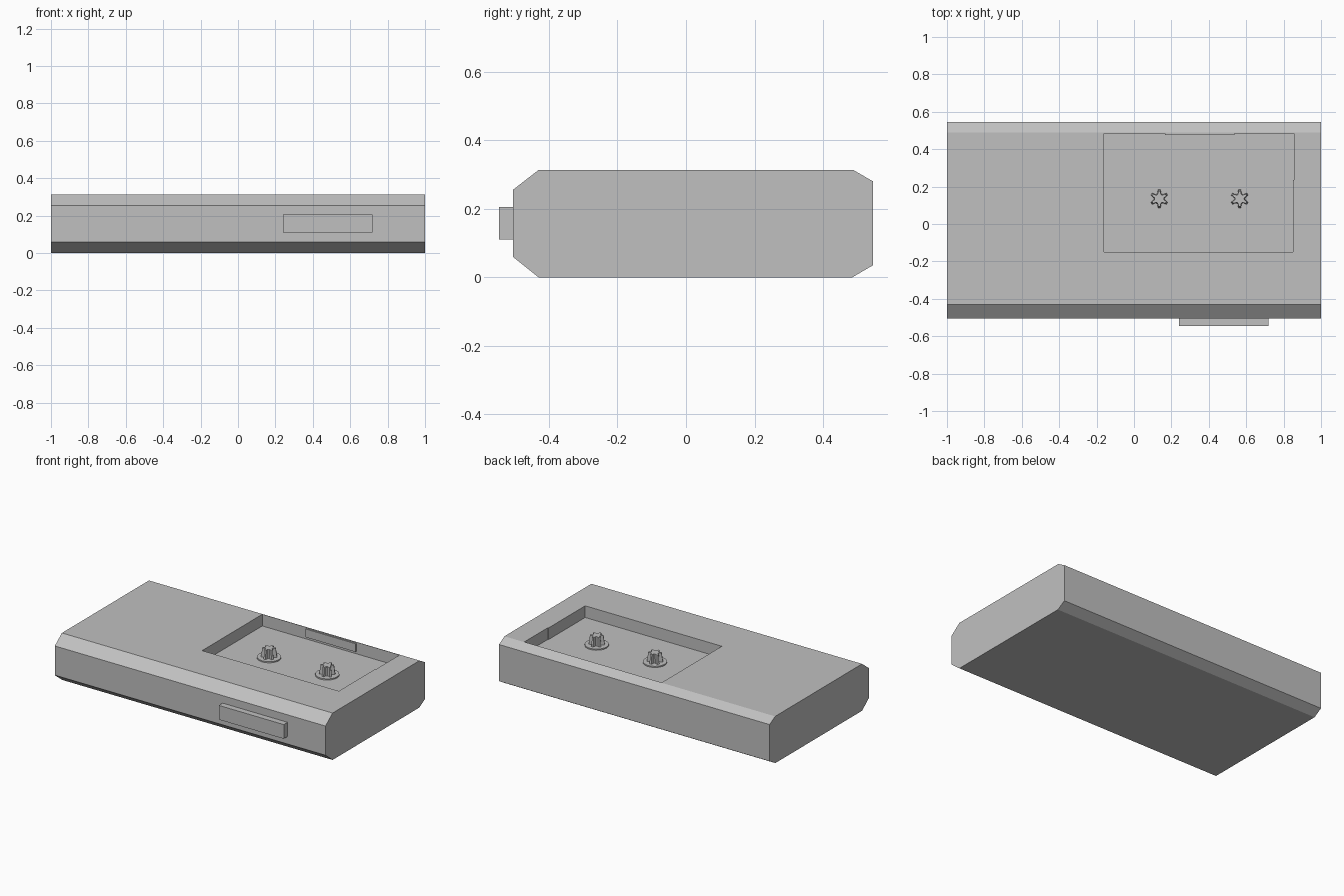
import bpy, bmesh, math

cube = bpy.data.objects.get("Cube")
if cube:
    bpy.data.objects.remove(cube, do_unlink=True)

GREY = (0.53, 0.53, 0.53, 1)
mat = bpy.data.materials.new("mid grey")
mat.use_nodes = True
mat.diffuse_color = GREY
mat.node_tree.nodes["Principled BSDF"].inputs["Base Color"].default_value = GREY


def loft(name, lower, upper):
    """Solid between two matching outlines, with flat end caps."""
    bm = bmesh.new()
    a = [bm.verts.new(p) for p in lower]
    b = [bm.verts.new(p) for p in upper]
    n = len(a)
    bm.faces.new(a[::-1])
    bm.faces.new(b)
    for i in range(n):
        j = (i + 1) % n
        bm.faces.new((a[i], a[j], b[j], b[i]))
    bmesh.ops.recalc_face_normals(bm, faces=bm.faces)
    mesh = bpy.data.meshes.new(name)
    bm.to_mesh(mesh)
    bm.free()
    mesh.materials.append(mat)
    ob = bpy.data.objects.new(name, mesh)
    bpy.context.collection.objects.link(ob)
    return ob


def prism(name, outline, z0, z1):
    return loft(name, [(x, y, z0) for x, y in outline], [(x, y, z1) for x, y in outline])


def box(name, x0, x1, y0, y1, z0, z1):
    return prism(name, [(x0, y0), (x1, y0), (x1, y1), (x0, y1)], z0, z1)


def gear(cx, cy, scale, z):
    """Six blunt teeth around a hub."""
    pts = []
    for k in range(6):
        for deg, r in ((-21, 0.03), (-8, 0.05), (8, 0.05), (21, 0.03)):
            t = math.radians(90 + 60 * k + deg)
            pts.append((cx + scale * r * math.cos(t), cy + scale * r * math.sin(t), z))
    return pts


# Chamfered body: side profile extruded along x
TOP, FLOOR = 0.313, 0.235
profile = [(-0.505, 0.06), (-0.43, 0), (0.485, 0), (0.545, 0.035),
           (0.545, 0.28), (0.488, TOP), (-0.43, TOP), (-0.505, 0.255)]
body = loft("body", [(-1, y, z) for y, z in profile], [(1, y, z) for y, z in profile])

# Sunken bay in the top
bay = [(-0.16, -0.15), (0.85, -0.15), (0.85, 0.235), (0.855, 0.235), (0.855, 0.485), (-0.16, 0.485)]
cutter = prism("bay_cutter", bay, FLOOR, 0.5)
cutter.hide_render = True
cut = body.modifiers.new("bay", 'BOOLEAN')
cut.operation = 'DIFFERENCE'
cut.solver = 'EXACT'
cut.object = cutter
graph = bpy.context.evaluated_depsgraph_get()
carved = bpy.data.meshes.new_from_object(body.evaluated_get(graph))
body.modifiers.clear()
body.data = carved
bpy.data.objects.remove(cutter, do_unlink=True)

# Catch plate on the back wall of the bay, and front button
box("catch_plate", 0.166, 0.536, 0.477, 0.486, 0.25, 0.305)
box("front_button", 0.24, 0.72, -0.545, -0.5, 0.11, 0.205)

# Two drive spindles, each a thin disc with a tapered gear
for side, x in (("right", 0.135), ("left", 0.565)):
    y = 0.135
    ring = [(x + 0.073 * math.cos(k * math.tau / 24), y + 0.073 * math.sin(k * math.tau / 24))
            for k in range(24)]
    prism(side + "_spindle_disc", ring, FLOOR - 0.005, FLOOR + 0.008)
    loft(side + "_spindle_gear", gear(x, y, 1, FLOOR), gear(x, y, 0.82, 0.303))
